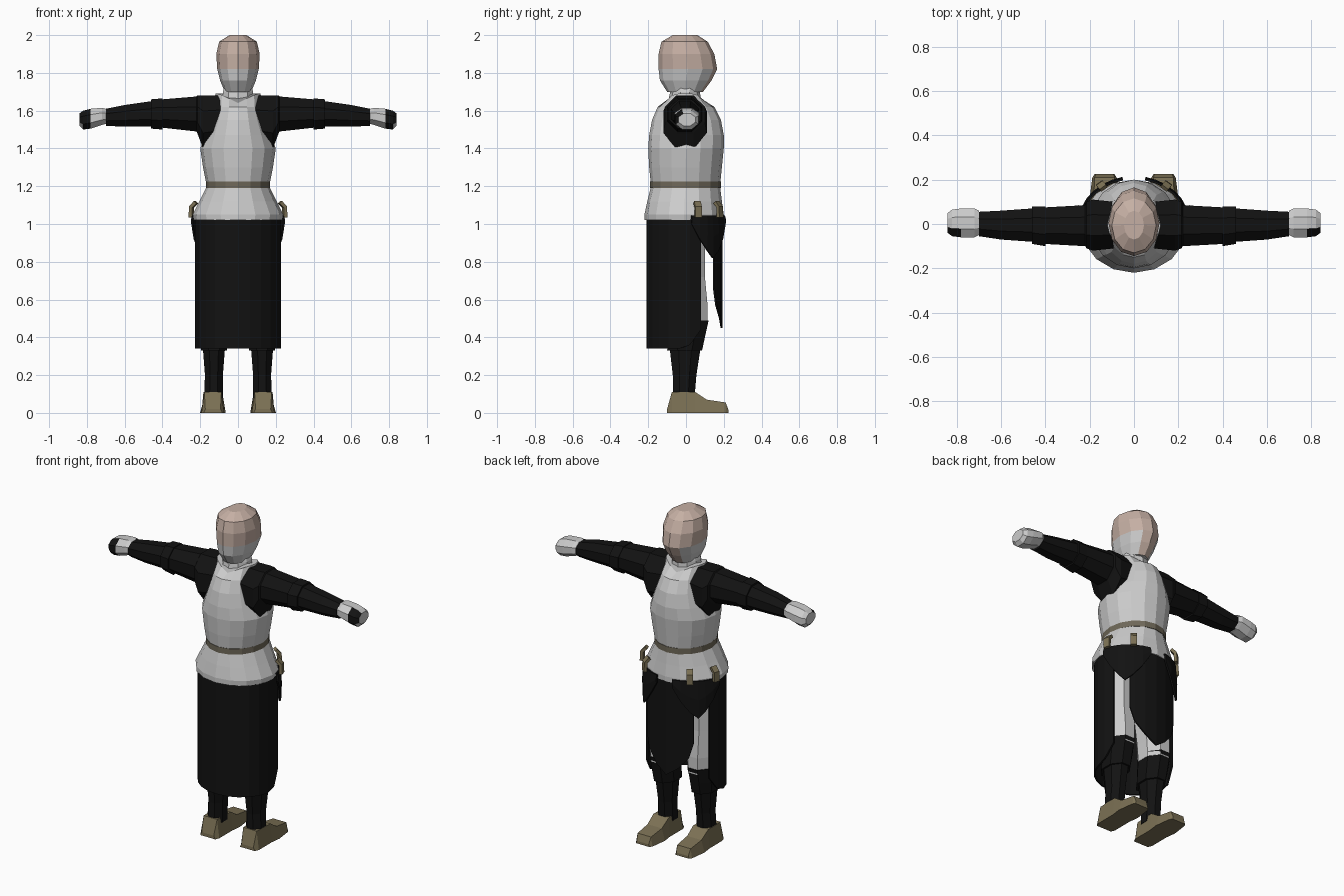
import bpy
from math import sin, cos, pi, radians

if "Cube" in bpy.data.objects:
    bpy.data.objects.remove(bpy.data.objects["Cube"])


def mat(name, rgb):
    m = bpy.data.materials.new(name)
    m.diffuse_color = (*rgb, 1)
    m.use_nodes = True
    m.node_tree.nodes["Principled BSDF"].inputs["Base Color"].default_value = m.diffuse_color
    return m


BLACK = mat("black_cloth", (0.006, 0.006, 0.006))
TAN = mat("tan_leather", (0.2, 0.165, 0.09))
BROWN = mat("belt_leather", (0.16, 0.14, 0.1))
SKIN = mat("skin", (0.56, 0.43, 0.37))
GREY = mat("plain_grey", (0.8, 0.8, 0.8))


def make(name, verts, faces, m=None, mirror=False, thick=0):
    me = bpy.data.meshes.new(name)
    me.from_pydata(verts, [], faces)
    ob = bpy.data.objects.new(name, me)
    bpy.context.collection.objects.link(ob)
    if m:
        me.materials.append(m)
    if thick:
        s = ob.modifiers.new("thickness", 'SOLIDIFY')
        s.thickness, s.offset = thick, 0
    if mirror:
        ob.modifiers.new("mirror", 'MIRROR').use_mirror_merge = False
    return ob


def loft(name, rings, n, m=None, axis='z', mirror=False, flat=True, caps=True):
    """Ring = (position, min_u, max_u, min_v, max_v) across the given axis."""
    verts, off = [], pi / n if flat else 0
    k = 1 / cos(pi / n) if flat else 1
    for p, u0, u1, v0, v1 in rings:
        for i in range(n):
            a = 2 * pi * i / n + off
            u = (u0 + u1) / 2 + (u1 - u0) / 2 * k * cos(a)
            v = (v0 + v1) / 2 + (v1 - v0) / 2 * k * sin(a)
            verts.append((u, v, p) if axis == 'z' else (p, u, v))
    faces = [(r * n + i, r * n + (i + 1) % n, (r + 1) * n + (i + 1) % n, (r + 1) * n + i)
             for r in range(len(rings) - 1) for i in range(n)]
    if caps:
        last = (len(rings) - 1) * n
        faces += [tuple(reversed(range(n))), tuple(range(last, last + n))]
    return make(name, verts, faces, m, mirror)


def sheet(name, columns, m, mirror=False):
    """Columns of equal length, joined into a thin cloth sheet."""
    h = len(columns[0])
    verts = [p for c in columns for p in c]
    faces = [(c * h + r, c * h + r + 1, (c + 1) * h + r + 1, (c + 1) * h + r)
             for c in range(len(columns) - 1) for r in range(h - 1)]
    return make(name, verts, faces, m, mirror, 0.01)


# Torso with a scooped neckline, flared hem and belt
torso = loft("tunic", [
    (1.02, -.235, .235, -.22, .2), (1.05, -.24, .24, -.22, .2), (1.12, -.205, .205, -.205, .19),
    (1.2, -.165, .165, -.185, .18), (1.3, -.185, .185, -.195, .19), (1.4, -.2, .2, -.2, .2),
    (1.47, -.175, .175, -.195, .2), (1.55, -.145, .145, -.18, .185),
    (1.62, -.125, .125, -.15, .15), (1.69, -.12, .12, -.1, .09)], 16, flat=False)
for v in torso.data.vertices:
    if v.co.z > 1.68:
        v.co.z = 1.64 + 0.05 * min(1, abs(v.co.x) / 0.1)
loft("belt", [(1.19, -.17, .17, -.19, .185), (1.225, -.17, .17, -.19, .185)], 16, BROWN, flat=False)

# Neck and head
loft("neck", [(1.6, -.085, .085, -.1, .08), (1.7, -.08, .08, -.08, .07), (1.76, -.06, .06, -.07, .07)], 10)
head = loft("head", [
    (1.7, -.07, .07, -.1, .09), (1.76, -.095, .095, -.138, .135), (1.82, -.11, .11, -.145, .165),
    (1.9, -.115, .115, -.145, .15), (1.965, -.1, .1, -.13, .115), (2.0, -.045, .045, -.07, .06)],
    12, SKIN, flat=False)
head.data.materials.append(GREY)
for f in head.data.polygons:
    if f.center.z < 1.81 and f.normal.y < 0.6:
        f.material_index = 1

# Sleeves with cuff bands, then gloves
loft("sleeve", [
    (.09, -.11, .1, 1.42, 1.68), (.185, -.12, .11, 1.4, 1.68), (.215, -.11, .1, 1.48, 1.68),
    (.22, -.1, .085, 1.49, 1.675), (.4, -.09, .075, 1.51, 1.66), (.4, -.1, .08, 1.5, 1.665),
    (.46, -.09, .08, 1.505, 1.66), (.46, -.08, .07, 1.515, 1.65), (.6, -.07, .06, 1.515, 1.63),
    (.7, -.055, .055, 1.52, 1.61)], 8, BLACK, 'x', True)
glove = loft("glove", [
    (.7, -.05, .06, 1.53, 1.61), (.72, -.06, .07, 1.525, 1.615), (.78, -.06, .07, 1.505, 1.61),
    (.82, -.055, .065, 1.5, 1.6), (.84, -.04, .05, 1.52, 1.585)], 8, GREY, 'x', True)
glove.data.materials.append(BLACK)
for f in glove.data.polygons:
    if f.center.x > 0.79 and f.normal.y < -0.5:
        f.material_index = 1

# Thighs, lower legs and boots
loft("thigh", [(.46, .05, .2, -.08, .115), (.56, .045, .205, -.085, .115), (.72, .03, .21, -.09, .1),
               (1.04, .01, .21, -.1, .1)], 8, mirror=True)
loft("lower_leg", [(.08, .08, .18, -.07, .045), (.2, .08, .175, -.07, .055), (.33, .07, .185, -.085, .075),
                   (.33, .058, .195, -.1, .085), (.4, .055, .2, -.09, .1), (.49, .05, .205, -.085, .12)],
     8, BLACK, mirror=True)
# Boot cross-sections from heel to toe: y, bottom half width, top half width, top height
boot = [(-.1, .05, .04, .02), (-.075, .06, .045, .11), (.05, .06, .05, .11),
        (.11, .068, .048, .07), (.21, .055, .045, .055), (.225, .045, .04, .015)]
bv = [(.133 + s * w, y, z) for y, wb, wt, h in boot
      for s, w, z in ((-1, wb, 0), (1, wb, 0), (1, wt, h), (-1, wt, h))]
bf = [(r * 4 + i, r * 4 + (i + 1) % 4, r * 4 + 4 + (i + 1) % 4, r * 4 + 4 + i)
      for r in range(5) for i in range(4)]
make("boot", bv, bf + [(3, 2, 1, 0), (20, 21, 22, 23)], TAN, True)

# Long coat skirt, open at the front (+y)
angles = [158 + 224 * i / 14 for i in range(15)]
sheet("coat_skirt", [[(.225 * cos(radians(a)), .205 * sin(radians(a)), z) for z in (1.04, .7, b)]
                     for i, a in enumerate(angles)
                     for b in [.44 if i in (0, 14) else .36 if i in (1, 13) else .34]], BLACK)

# Pointed front apron
sheet("front_apron", [[(x, .188 - 1.7 * x * x, z) for z in (1.04, .75, b)]
                      for x, b in ((-.155, .66), (-.13, .57), (-.07, .5), (0, .45),
                                   (.07, .5), (.13, .57), (.155, .66))], BLACK)

# Pointed hip guards, each hung on two straps
sheet("hip_guard", [[(r * .245 * cos(radians(a)), r * .21 * sin(radians(a)), z)
                     for z, r in ((1.045, .98), ((1.045 + b) / 2, 1.01), (b, 1))]
                    for a, b in ((8, 1.0), (20, .92), (32, .86), (42, .82), (54, .86), (66, .92), (78, 1.0))],
      BLACK, True)
for a in (17, 54):
    t = radians(a)
    cols = []
    for d in (-.018, .018):
        cols.append([(r * .245 * cos(t) - d * sin(t), r * .21 * sin(t) + d * cos(t), z)
                     for r, z in ((.95, 1.115), (1.05, 1.09), (1.06, 1.035))])
    strap = sheet("hip_strap", cols, TAN, True)
    strap.modifiers["thickness"].thickness = 0.018
